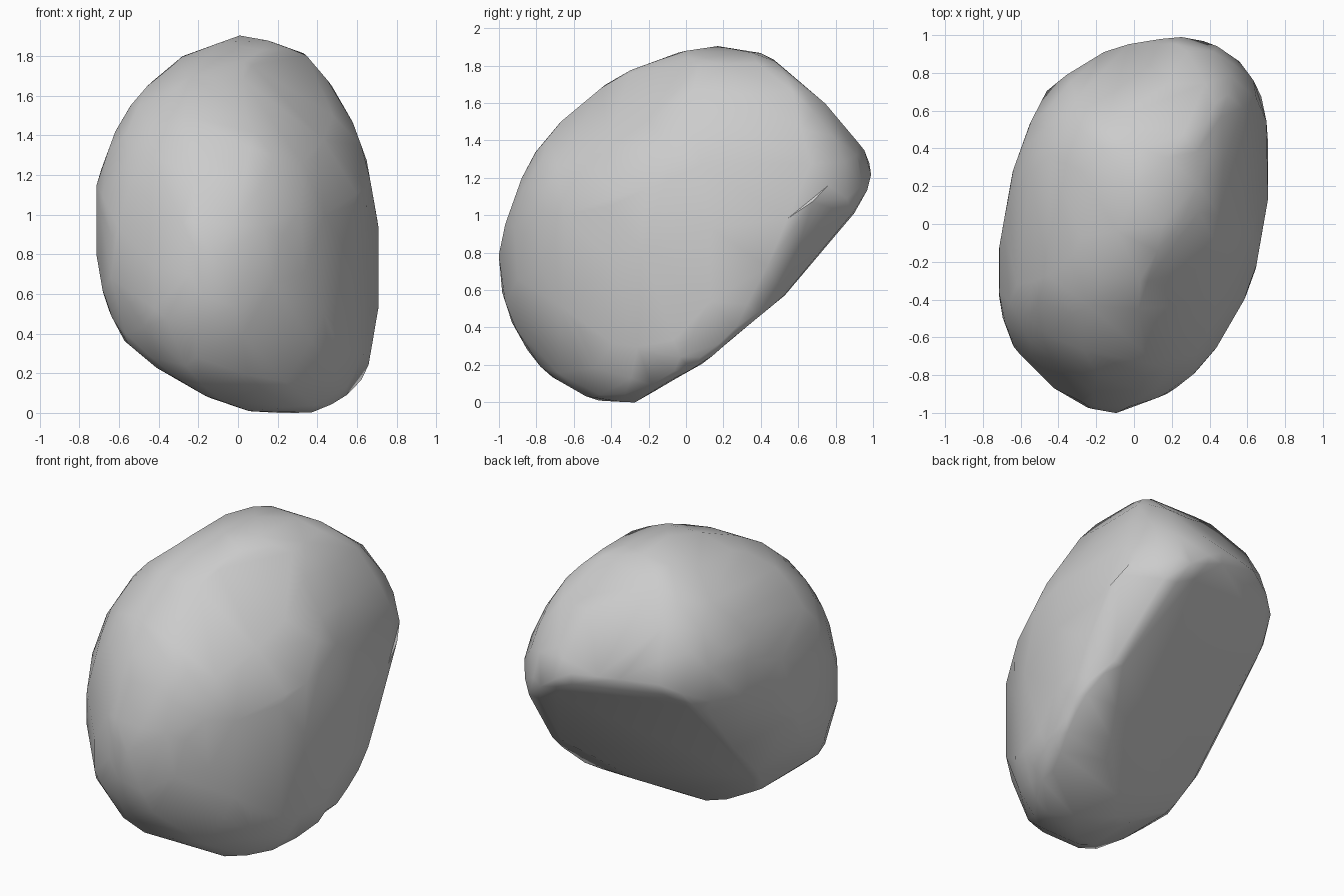
import bpy, bmesh, math
from mathutils import Vector, Matrix

cube = bpy.data.objects.get("Cube")
if cube:
    bpy.data.objects.remove(cube, do_unlink=True)

TILT = math.radians(35)
BASE = .93              # radius of the ball the stone departs from
FOCUS = 20              # how local the blending between facets is
TURNS = 36              # facets cut around each outline


def ring_axes(azimuth, tilt):
    """Two perpendicular axes of the plane an outline lies in."""
    a = math.radians(azimuth)
    across = Vector((math.cos(a), math.sin(a), 0))
    away = Vector((-math.sin(a), math.cos(a), 0))
    return across, away * math.sin(tilt) + Vector((0, 0, math.cos(tilt)))


# Outlines of the stone around its centre
front_outline = [
    (.71, -.02), (.64, .35), (.56, .55), (.34, .86), (.2, .91), (.03, .955),
    (-.28, .85), (-.55, .59), (-.7, .25), (-.715, -.1), (-.68, -.35),
    (-.57, -.59), (-.38, -.74), (-.15, -.87), (.1, -.945), (.4, -.95),
    (.62, -.81), (.69, -.53)]
side_outline = [
    (1, .28), (.96, .39), (.65, .73), (.42, .91), (.14, .955), (-.12, .89),
    (-.41, .76), (-.67, .55), (-.86, .29), (-.98, -.03), (-1, -.27),
    (-.93, -.53), (-.74, -.8), (-.5, -.935), (-.27, -.95), (.2, -.65),
    (.5, -.4), (.94, .07)]
top_outline = [
    (.71, .52), (.68, .72), (.6, .82), (.43, .97), (.13, 1), (-.2, .93),
    (-.45, .72), (-.58, .45), (-.715, -.13), (-.7, -.47), (-.65, -.62),
    (-.53, -.79), (-.25, -.97), (-.1, -1), (.13, -.92), (.34, -.77),
    (.48, -.58), (.64, -.25), (.69, .02)]
first_slant_outline = [
    (1, .23), (.96, .48), (.85, .62), (.59, .86), (.39, .96), (.11, .945),
    (-.24, .88), (-.53, .67), (-.77, .37), (-.9, .05), (-.93, -.29),
    (-.9, -.61), (-.7, -.865), (-.45, -1.02), (-.18, -1.09), (.14, -1.1),
    (.46, -.95), (.62, -.71), (.79, -.35)]
second_slant_outline = [
    (.88, .22), (.7, .6), (.37, .82), (.15, .86), (-.22, .88), (-.51, .77),
    (-.73, .546), (-.9, .31), (-1, .07), (-1, -.1), (-.79, -.37),
    (-.45, -.61), (-.18, -.69), (.08, -.74), (.36, -.7), (.66, -.59),
    (.82, -.485), (.915, -.16)]
third_slant_outline = [
    (.83, .36), (.755, .59), (.51, .81), (.23, 1), (.15, 1.04),
    (-.055, 1.025), (-.24, .85), (-.55, .44), (-.77, -.04), (-.79, -.3),
    (-.755, -.56), (-.64, -.85), (-.51, -1), (-.36, -1.05), (-.09, -1.02),
    (.06, -.945), (.23, -.76), (.755, .1)]

rings = [
    (ring_axes(0, 0), front_outline),
    (ring_axes(90, 0), side_outline),
    (ring_axes(0, math.pi / 2), top_outline),
    (ring_axes(45, TILT), first_slant_outline),
    (ring_axes(225, TILT), second_slant_outline),
    (ring_axes(135, -TILT), third_slant_outline),
]

# The broken face under the back and the slanted side face, then the rings
facets = [(Vector((-.274, .7, -.658)).normalized(), .475),
          (Vector((.55, -.5, .67)).normalized(), .73)]
for (across, up), outline in rings:
    for i in range(TURNS):
        c, s = math.cos(math.tau * i / TURNS), math.sin(math.tau * i / TURNS)
        facets.append((across * c + up * s,
                       max(u * c + v * s for u, v in outline)))


def blended_distance(normal):
    """Distance of a facet in between, fitted to its neighbours."""
    fit = Matrix.Identity(3) * .001
    pull = Vector()
    for n, distance in facets:
        weight = math.exp(FOCUS * (n.dot(normal) - 1))
        for k in range(3):
            fit[k] += n * n[k] * weight
        pull += n * (distance - BASE) * weight
    return BASE + (fit.inverted() @ pull).dot(normal)


# Rounding facets between the rings
ball = bmesh.new()
bmesh.ops.create_icosphere(ball, subdivisions=4, radius=1)
planes = [n / d for n, d in facets]
for v in ball.verts:
    normal = v.co.normalized()
    planes.append(normal / (blended_distance(normal) * 1.015))
ball.free()

# Stone body, standing on the ground
bm = bmesh.new()
bmesh.ops.create_icosphere(bm, subdivisions=5, radius=1)
for v in bm.verts:
    v.co /= max(plane.dot(v.co) for plane in planes)
lowest = min(v.co.z for v in bm.verts)
bmesh.ops.translate(bm, verts=bm.verts, vec=(0, 0, -lowest))

mesh = bpy.data.meshes.new("stone")
bm.to_mesh(mesh)
bm.free()
stone = bpy.data.objects.new("stone", mesh)
bpy.context.collection.objects.link(stone)

# Grey stone colour
grey = bpy.data.materials.new("stone_grey")
grey.use_nodes = True
colour = (.6, .6, .6, 1)
grey.diffuse_color = colour
grey.node_tree.nodes["Principled BSDF"].inputs["Base Color"].default_value = colour
mesh.materials.append(grey)

# Reduce to coarse chipped facets, shaded smoothly
bpy.ops.object.select_all(action="DESELECT")
stone.select_set(True)
bpy.context.view_layer.objects.active = stone
chip = stone.modifiers.new("chipped_facets", "DECIMATE")
chip.ratio = .08
bpy.ops.object.modifier_apply(modifier=chip.name)
bpy.ops.object.shade_smooth_by_angle(angle=math.radians(40))
